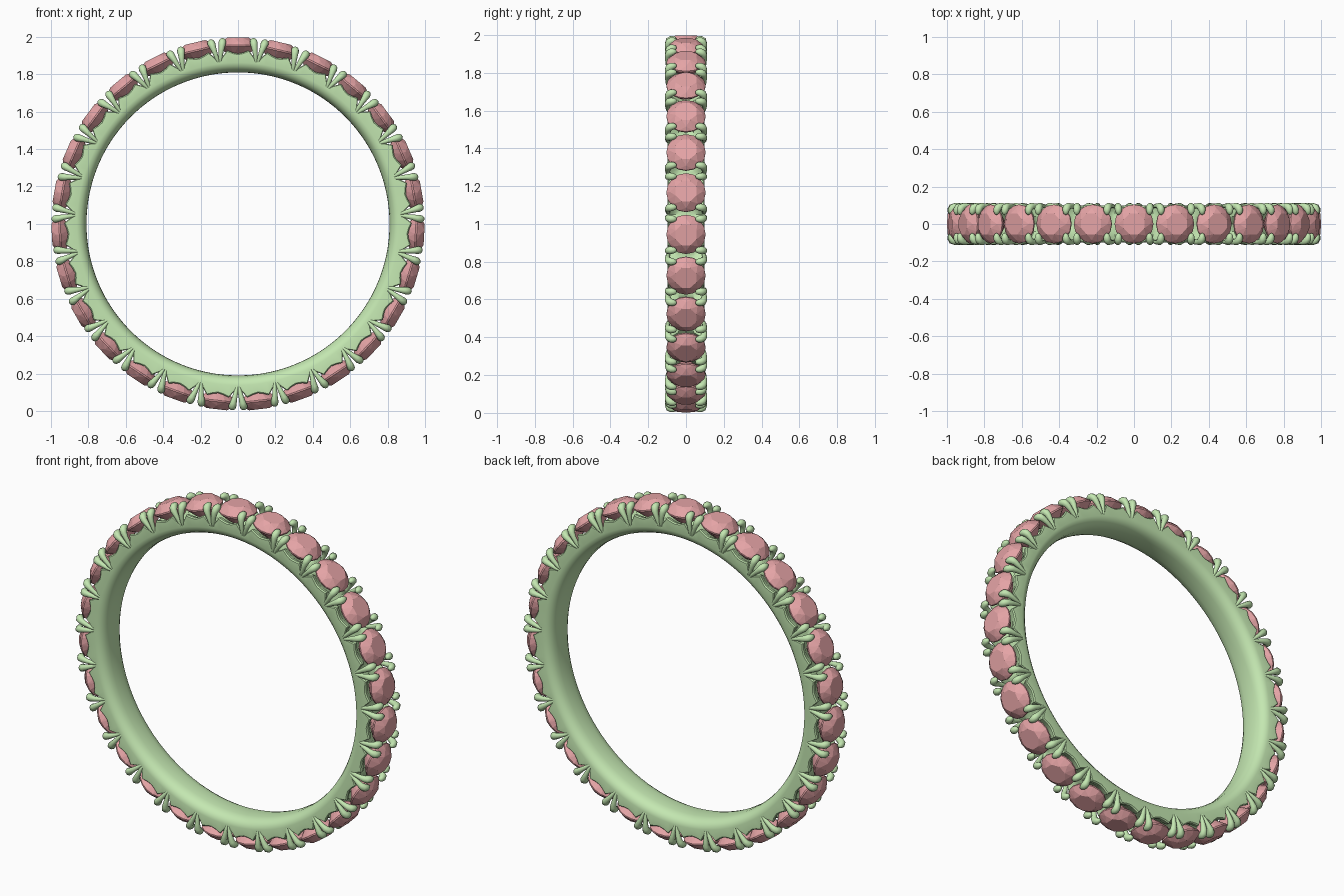
import bpy, bmesh, math
from mathutils import Vector

if "Cube" in bpy.data.objects:
    bpy.data.objects.remove(bpy.data.objects["Cube"])

N = 27                      # stones around the ring
PITCH = 2 * math.pi / N
CENTRE = Vector((0, 0, 1.0))


def place(theta, t, y, r):
    """Local (tangent, width, radius) at an angle measured from the top."""
    radial = Vector((math.sin(theta), 0, math.cos(theta)))
    tangent = Vector((math.cos(theta), 0, -math.sin(theta)))
    return CENTRE + tangent * t + Vector((0, y, 0)) + radial * r


def material(name, colour):
    m = bpy.data.materials.new(name)
    m.diffuse_color = (*colour, 1)
    m.use_nodes = True
    m.node_tree.nodes["Principled BSDF"].inputs["Base Color"].default_value = m.diffuse_color
    return m


def finish(bm, name, mat, smooth_angle=None):
    bmesh.ops.recalc_face_normals(bm, faces=bm.faces)
    mesh = bpy.data.meshes.new(name)
    bm.to_mesh(mesh)
    bm.free()
    ob = bpy.data.objects.new(name, mesh)
    bpy.context.collection.objects.link(ob)
    mesh.materials.append(mat)
    if smooth_angle:
        bpy.ops.object.select_all(action='DESELECT')
        ob.select_set(True)
        bpy.context.view_layer.objects.active = ob
        bpy.ops.object.shade_smooth_by_angle(angle=math.radians(smooth_angle))
    return ob


metal = material("metal", (0.55, 0.80, 0.44))
gem = material("gem", (0.78, 0.37, 0.38))

# Band: comfort-fit inside, scalloped outer rim with a notch at every prong pair
inner = [(0.0, 0.810), (0.035, 0.811), (0.060, 0.816), (0.080, 0.827),
         (0.093, 0.843), (0.099, 0.862)]
# position across one pitch (0 = stone centre), rim radius, centre floor radius
scallop = [(-0.5, 0.878, 0.890), (-0.40, 0.897, 0.888), (-0.27, 0.930, 0.878),
           (-0.13, 0.917, 0.870), (0.0, 0.911, 0.866), (0.13, 0.917, 0.870),
           (0.27, 0.930, 0.878), (0.40, 0.897, 0.888)]
bm = bmesh.new()
loops = []
for k in range(N):
    for f, rim, floor in scallop:
        half = inner + [(0.098, rim - 0.006), (0.092, rim), (0.070, rim - 0.006),
                        (0.04, (rim + floor) / 2 - 0.004), (0.0, floor)]
        profile = half + [(-y, r) for y, r in half[-2:0:-1]]
        loops.append([bm.verts.new(place((k + f) * PITCH, 0, y, r)) for y, r in profile])
for i, a in enumerate(loops):
    b = loops[(i + 1) % len(loops)]
    for j in range(len(a)):
        n = (j + 1) % len(a)
        bm.faces.new((a[j], a[n], b[n], b[j]))
finish(bm, "band", metal, 30)


# Stones: faceted round cut, made as a convex hull of facet corners
def stone_points():
    rings = [(8, 0.060, 0.997, 0.5), (8, 0.086, 0.977, 0.0), (16, 0.104, 0.957, 0.0),
             (16, 0.104, 0.949, 0.0), (8, 0.055, 0.903, 0.5), (1, 0.0, 0.862, 0)]
    for n, rad, r, shift in rings:
        for i in range(n):
            a = (i + shift) * 2 * math.pi / n
            yield rad * math.cos(a), rad * math.sin(a), r


bm = bmesh.new()
for k in range(N):
    verts = [bm.verts.new(place(k * PITCH, *p)) for p in stone_points()]
    bmesh.ops.convex_hull(bm, input=verts)
finish(bm, "stones", gem)


# Prongs: teardrop claws, two on each side of the band at every gap
path = [(0.004, 0.092, 0.866, 0.006), (0.010, 0.096, 0.895, 0.011),
        (0.018, 0.097, 0.930, 0.014), (0.025, 0.095, 0.957, 0.018),
        (0.029, 0.088, 0.972, 0.021), (0.031, 0.077, 0.978, 0.020),
        (0.031, 0.065, 0.980, 0.017), (0.031, 0.055, 0.980, 0.012),
        (0.031, 0.050, 0.979, 0.005)]
SIDES = 10


def prong(bm, theta, st, sy):
    pts = [Vector((st * t, sy * y, r)) for t, y, r, _ in path]
    rings = []
    for i, p in enumerate(pts):
        d = (pts[min(i + 1, len(pts) - 1)] - pts[max(i - 1, 0)]).normalized()
        u = Vector((1, 0, 0))
        u = (u - d * u.dot(d)).normalized()
        v = d.cross(u)
        w = path[i][3]
        rings.append([bm.verts.new(place(theta, *(p + w * (
            u * math.cos(a) + v * math.sin(a)))))
            for a in (j * 2 * math.pi / SIDES for j in range(SIDES))])
    for a, b in zip(rings, rings[1:]):
        for j in range(SIDES):
            n = (j + 1) % SIDES
            bm.faces.new((a[j], a[n], b[n], b[j]))
    bm.faces.new(rings[0])
    bm.faces.new(rings[-1])


bm = bmesh.new()
for k in range(N):
    for st in (-1, 1):
        for sy in (-1, 1):
            prong(bm, (k + 0.5) * PITCH, st, sy)
finish(bm, "prongs", metal, 60)
